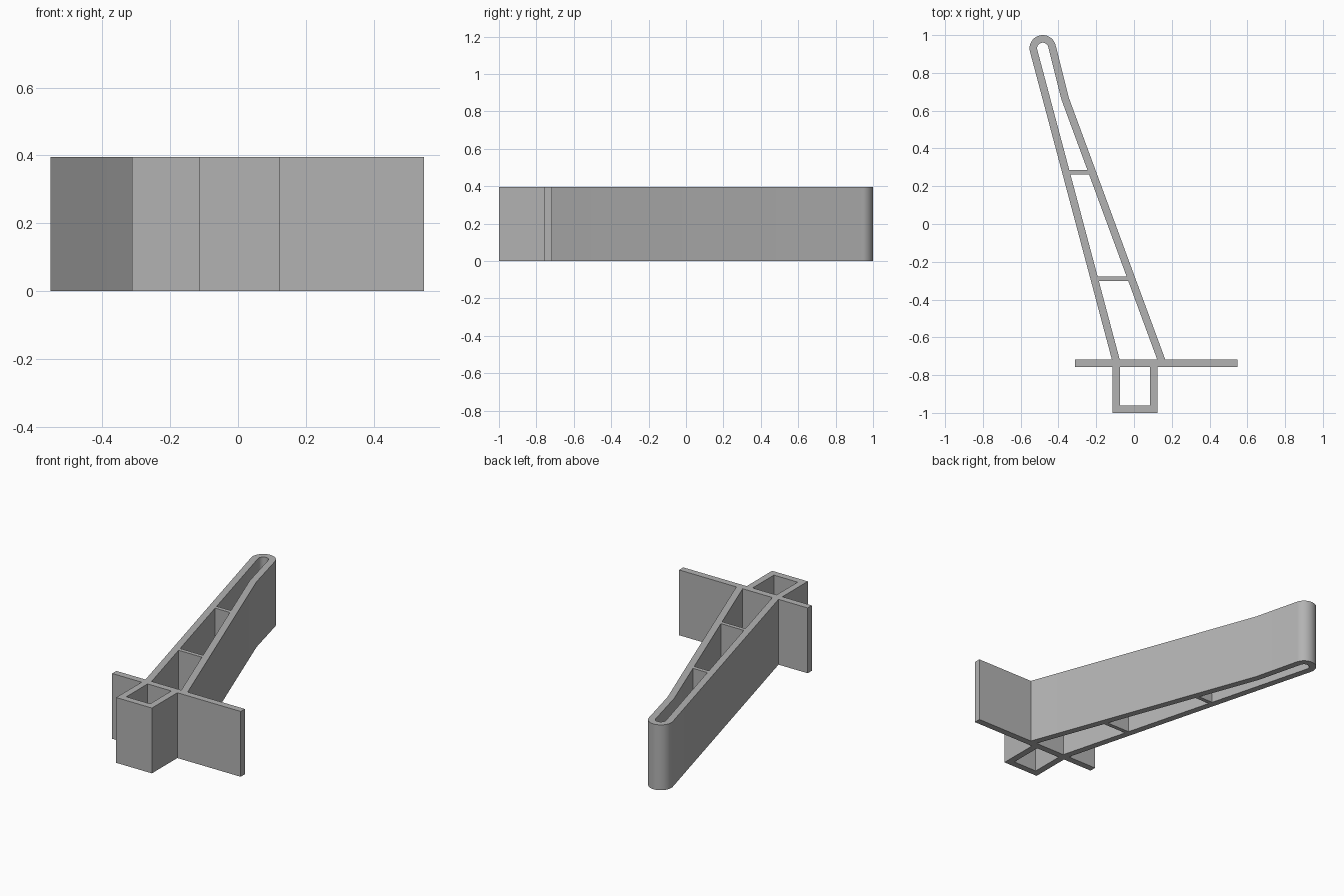
import bpy, bmesh
from math import sin, cos, tan, radians, pi
from mathutils import Vector

HEIGHT = 0.395
WALL = 0.04
PLATE_FRONT, PLATE_BACK = -0.757, -0.717

if "Cube" in bpy.data.objects:
    bpy.data.objects.remove(bpy.data.objects["Cube"], do_unlink=True)

grey = bpy.data.materials.new("plain grey")
grey.use_nodes = True
colour = (0.45, 0.45, 0.45, 1)
grey.diffuse_color = colour
grey.node_tree.nodes["Principled BSDF"].inputs["Base Color"].default_value = colour


def strip(name, left, right, smooth=False):
    """Upright wall between two matching plan outlines."""
    bm = bmesh.new()
    a = [bm.verts.new((p[0], p[1], 0)) for p in left]
    b = [bm.verts.new((p[0], p[1], 0)) for p in right]
    faces = [bm.faces.new((a[i], a[i + 1], b[i + 1], b[i])) for i in range(len(a) - 1)]
    raised = bmesh.ops.extrude_face_region(bm, geom=faces)["geom"]
    top = [v for v in raised if isinstance(v, bmesh.types.BMVert)]
    bmesh.ops.translate(bm, vec=(0, 0, HEIGHT), verts=top)
    bmesh.ops.recalc_face_normals(bm, faces=bm.faces)
    mesh = bpy.data.meshes.new(name)
    bm.to_mesh(mesh)
    bm.free()
    mesh.materials.append(grey)
    obj = bpy.data.objects.new(name, mesh)
    bpy.context.collection.objects.link(obj)
    if smooth:
        bpy.ops.object.select_all(action="DESELECT")
        obj.select_set(True)
        bpy.context.view_layer.objects.active = obj
        bpy.ops.object.shade_smooth_by_angle(angle=radians(30))
    return obj


def ribbon(name, path, smooth=False):
    """Wall of constant thickness along a path, its ends cut level in x."""
    pts = [Vector(p) for p in path]
    dirs = [(q - p).normalized() for p, q in zip(pts, pts[1:])]
    normals = [Vector((-d.y, d.x)) for d in dirs]
    left, right = [], []
    for i, p in enumerate(pts):
        if i == 0 or i == len(pts) - 1:
            n = normals[min(i, len(normals) - 1)]
            axis = Vector((1, 0))
        else:
            n = normals[i]
            axis = (normals[i - 1] + n).normalized()
        offset = axis * (WALL / 2 / axis.dot(n))
        left.append(p + offset)
        right.append(p - offset)
    return strip(name, left, right, smooth)


def block(name, x0, x1, y0, y1):
    return strip(name, [(x0, y0), (x1, y0)], [(x0, y1), (x1, y1)])


# Hollow arm: straight side, rounded tip, slightly bent side
lean = radians(14.9)
tip = Vector((-0.483, 0.93))
radius = 0.05
steps = 24
cap = [tip + radius * Vector((cos(t), sin(t)))
       for t in (pi + lean - pi * i / steps for i in range(steps + 1))]
kink = Vector((-0.365, 0.665))
foot_left = Vector((cap[0].x + (cap[0].y - PLATE_BACK) * tan(lean), PLATE_BACK))
foot_right = Vector((0.144, PLATE_BACK))
ribbon("arm", [foot_left] + cap + [kink, foot_right], smooth=True)


# Cross ribs fitted between the inner faces of the arm
def inner_x(start, end, y, side):
    d = end - start
    return start.x + d.x * (y - start.y) / d.y + side * WALL / 2 * d.length / abs(d.y)


for name, y in (("front_rib", -0.29), ("back_rib", 0.273)):
    rows = [[(inner_x(foot_left, cap[0], v, 1), v), (inner_x(foot_right, kink, v, -1), v)]
            for v in (y - 0.012, y + 0.012)]
    strip(name, rows[0], rows[1])

# Flange plate across the arm
block("flange_plate", -0.312, 0.548, PLATE_FRONT, PLATE_BACK)

# Square socket in front of the flange
ribbon("socket", [(-0.095, PLATE_FRONT), (-0.095, -0.98), (0.104, -0.98), (0.104, PLATE_FRONT)])
